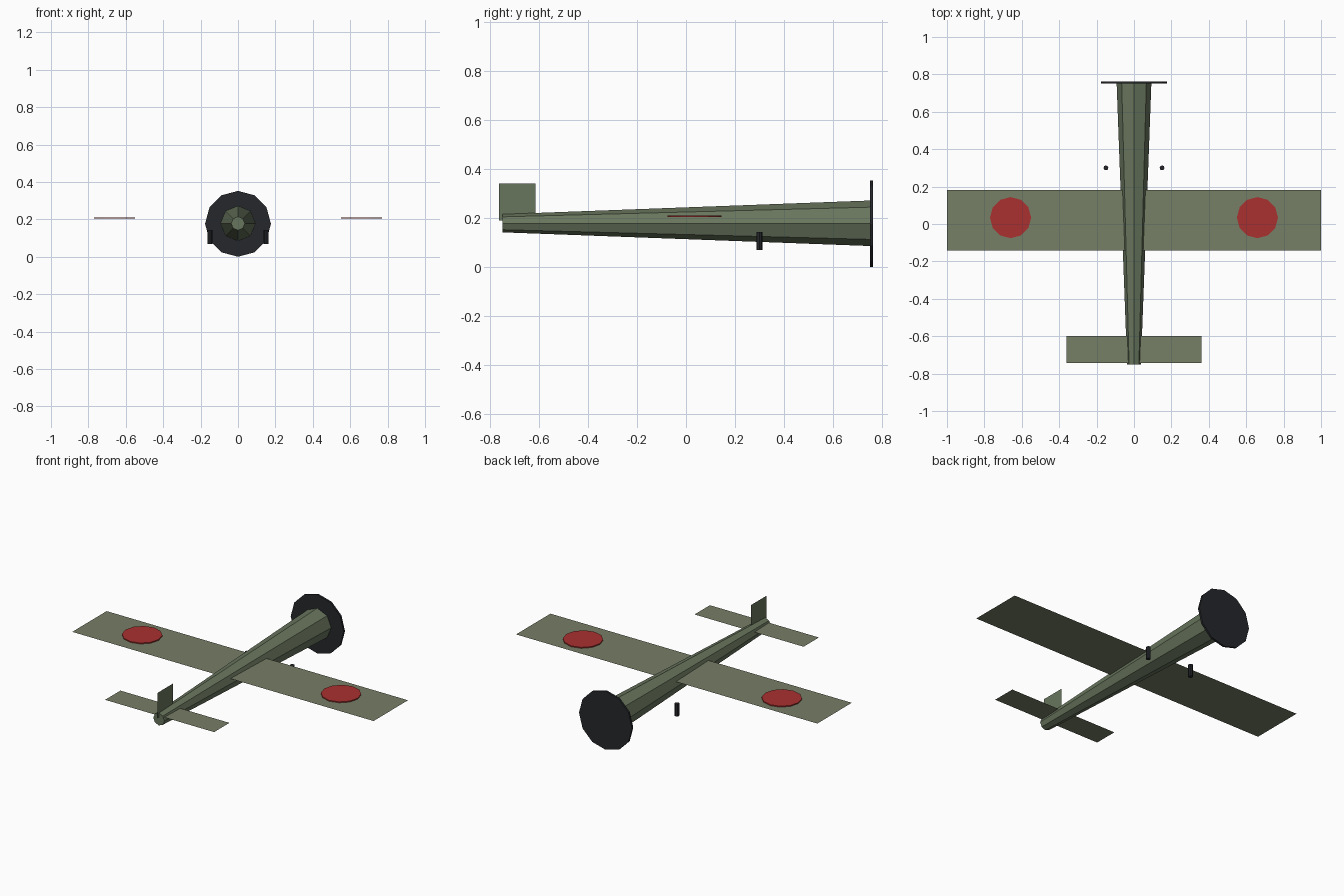
import bpy, math

if "Cube" in bpy.data.objects:
    bpy.data.objects.remove(bpy.data.objects["Cube"])


def material(name, rgb):
    m = bpy.data.materials.new(name)
    m.diffuse_color = (*rgb, 1)
    m.use_nodes = True
    m.node_tree.nodes["Principled BSDF"].inputs["Base Color"].default_value = m.diffuse_color
    return m


BODY = material("body_green", (0.14, 0.18, 0.11))
WING = material("wing_green", (0.18, 0.21, 0.13))
RED = material("red", (0.40, 0.03, 0.03))
DARK = material("dark", (0.018, 0.02, 0.024))


def cone(name, mat, sides, r1, r2, depth, loc, rot=(0, 0, 0)):
    bpy.ops.mesh.primitive_cone_add(vertices=sides, radius1=r1, radius2=r2,
                                    depth=depth, location=loc, rotation=rot)
    ob = bpy.context.object
    ob.name = name
    ob.data.materials.append(mat)
    return ob


def sheet(name, mat, corners):
    me = bpy.data.meshes.new(name)
    me.from_pydata(corners, [], [(0, 1, 2, 3)])
    me.materials.append(mat)
    ob = bpy.data.objects.new(name, me)
    bpy.context.collection.objects.link(ob)
    return ob


def flat_wing(name, half, y0, y1, z):
    sheet(name, WING, [(-half, y0, z), (half, y0, z), (half, y1, z), (-half, y1, z)])


ALONG_Y = (-math.pi / 2, 0, 0)

# Tapered fuselage, thick at the +y end, and the propeller disc
cone("fuselage", BODY, 8, 0.037, 0.093, 1.505, (0, 0.0025, 0.178), ALONG_Y)
cone("propeller_disc", DARK, 12, 0.176, 0.176, 0.012, (0, 0.757, 0.176), ALONG_Y)

# Paper-thin wing, tailplane and fin
flat_wing("wing", 1.0, -0.143, 0.183, 0.203)
flat_wing("tailplane", 0.362, -0.743, -0.598, 0.195)
sheet("tail_fin", BODY, [(0, -0.763, 0.19), (0, -0.615, 0.19),
                         (0, -0.615, 0.341), (0, -0.763, 0.341)])

# Paired wing discs and undercarriage legs
for side, s in (("left", -1), ("right", 1)):
    cone(side + "_wing_disc", RED, 12, 0.11, 0.11, 0.006, (s * 0.66, 0.034, 0.2075))
    cone(side + "_landing_leg", DARK, 8, 0.013, 0.013, 0.074, (s * 0.15, 0.3, 0.105))
